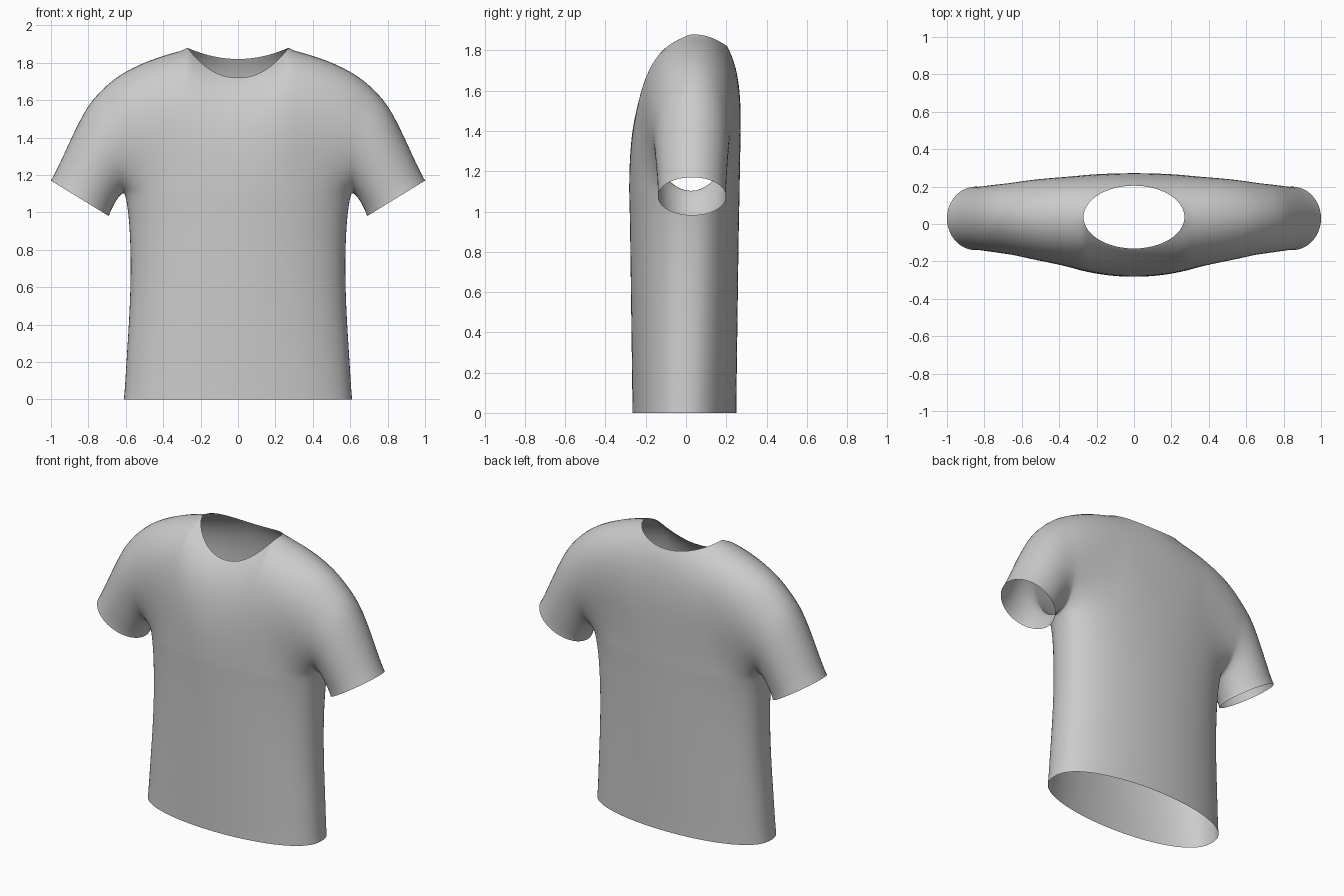
import bpy, bmesh
from math import sin, cos, pi, sqrt
from mathutils import Vector

if "Cube" in bpy.data.objects:
    bpy.data.objects.remove(bpy.data.objects["Cube"])

COLS, NECK_COLS, ROWS, HEM_ROWS, CUFF_COLS = 32, 13, 24, 28, 18

# Outline curves of one half, as (x, z)
SIDE = [(.61, 0), (.595, .25), (.58, .5), (.575, .75), (.585, .97), (.605, 1.1)]
SHOULDER = [(.27, 1.88), (.40, 1.845), (.53, 1.795), (.64, 1.735), (.72, 1.67)]
SLEEVE_TOP = [(.72, 1.67), (.80, 1.58), (.87, 1.45), (.93, 1.32), (1.0, 1.17)]
SLEEVE_UNDER = [(.605, 1.1), (.625, 1.09), (.655, 1.05), (.69, .98)]


def mix(a, b, t):
    return a + (b - a) * t


def spline(points, t):
    """Catmull-Rom point at t in 0..1."""
    pts = [Vector(p) for p in points]
    pts = [2 * pts[0] - pts[1]] + pts + [2 * pts[-1] - pts[-2]]
    f = t * (len(points) - 1)
    k = min(int(f), len(points) - 2)
    f -= k
    a, b, c, d = pts[k:k + 4]
    return b + .5 * f * (c - a + f * (2 * a - 5 * b + 4 * c - d + f * (3 * (b - c) + d - a)))


def row_step(j):
    return (1 - cos(pi * j / ROWS)) / 2


def body_depth(angle, t):
    return mix(.258, .275, t) * max(cos(angle), 0) ** .85


def torso(i, j, side):
    angle, t = pi / 2 * i / COLS, j / HEM_ROWS
    edge = spline(SIDE, t)
    u = sin(angle)
    centre = -.008 + .033 * u * u * t
    return edge.x * u, centre + side * body_depth(angle, t), edge.y


def yoke(i, j, side):
    """Chest and back panel from armpit height up to the neck and shoulder."""
    angle, s = pi / 2 * i / COLS, row_step(j)
    u = sin(angle)
    low = Vector((.605 * u, 1.1))
    rim = 0
    if i <= NECK_COLS:
        a = pi / 2 * i / NECK_COLS
        dip, power = (1.72, 2.2) if side < 0 else (1.82, 2)
        top = Vector((.27 * sin(a), mix(dip, 1.88, sin(a) ** power)))
        rim = .168 * max(cos(a), 0)
    else:
        top = spline(SHOULDER, (i - NECK_COLS) / (COLS - NECK_COLS))
    p = low.lerp(top, s)
    soft, full = 6.75 * s * s * (1 - s), 4 * s * (1 - s)
    bulge = (.195 * u) ** 2 * mix(soft, full, u ** 4)
    depth = sqrt(max(mix(body_depth(angle, 1) ** 2, rim ** 2, s ** 4) + bulge, 0))
    centre = mix(-.008 + .033 * u * u, .037, s * s)
    return p.x, centre + side * depth, p.y


def sleeve(i, j, side):
    t, s = i / CUFF_COLS, row_step(j)
    p = spline(SLEEVE_UNDER, t).lerp(spline(SLEEVE_TOP, t), s)
    centre = mix(mix(.025, .037, s * s), .03, t)
    return p.x, centre + side * mix(.195, .17, t) * sin(pi * j / ROWS), p.y


def add_panel(bm, shape, cols, rows, mirror, side):
    grid = []
    for i in range(cols + 1):
        column = []
        for j in range(rows + 1):
            x, y, z = shape(i, j, side)
            column.append(bm.verts.new((mirror * x, y, z)))
        grid.append(column)
    for i in range(cols):
        for j in range(rows):
            quad = [grid[i][j], grid[i + 1][j], grid[i + 1][j + 1], grid[i][j + 1]]
            bm.faces.new(quad if mirror * side < 0 else quad[::-1])


# Open cloth shell: front and back panels of both halves, welded at the seams
bm = bmesh.new()
for mirror in (1, -1):
    for side in (-1, 1):
        add_panel(bm, torso, COLS, HEM_ROWS, mirror, side)
        add_panel(bm, yoke, COLS, ROWS, mirror, side)
        add_panel(bm, sleeve, CUFF_COLS, ROWS, mirror, side)
bmesh.ops.remove_doubles(bm, verts=bm.verts, dist=.0005)

# Relax the cloth, keeping hem, neck and cuffs in place
inner = [v for v in bm.verts if not v.is_boundary]
for _ in range(10):
    bmesh.ops.smooth_vert(bm, verts=inner, factor=.5,
                          use_axis_x=True, use_axis_y=True, use_axis_z=True)

mesh = bpy.data.meshes.new("shirt")
bm.to_mesh(mesh)
bm.free()
shirt = bpy.data.objects.new("shirt", mesh)
bpy.context.collection.objects.link(shirt)
mesh.shade_smooth()

# Cloth colour
cloth = bpy.data.materials.new("light_grey_cloth")
cloth.use_nodes = True
cloth.diffuse_color = (.6, .6, .6, 1)
cloth.node_tree.nodes["Principled BSDF"].inputs["Base Color"].default_value = (.6, .6, .6, 1)
mesh.materials.append(cloth)
